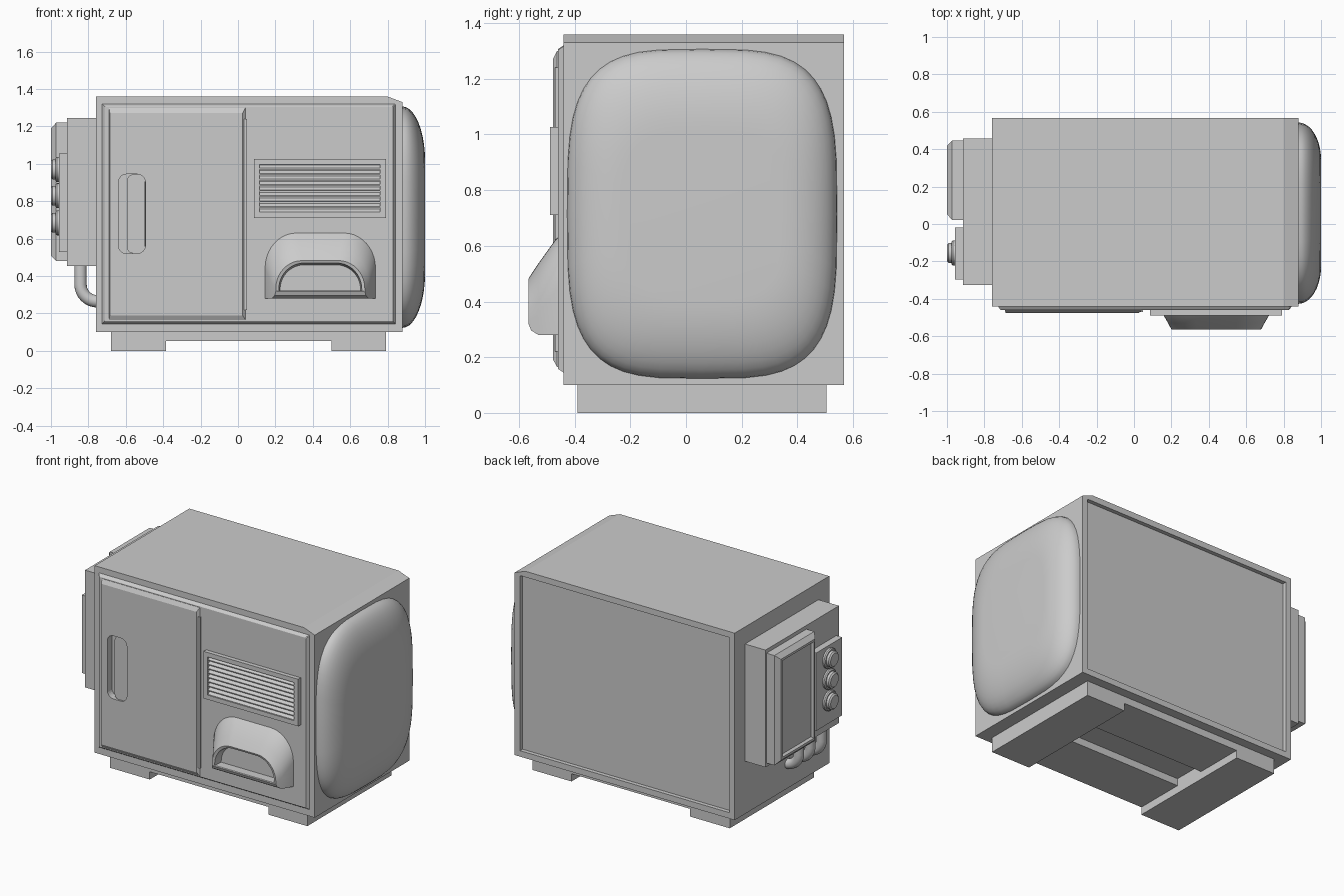
import bpy, bmesh, math
from mathutils import Vector

if "Cube" in bpy.data.objects:
    bpy.data.objects.remove(bpy.data.objects["Cube"])

grey = bpy.data.materials.new("plain_grey")
grey.diffuse_color = (0.6, 0.6, 0.6, 1)
grey.use_nodes = True
grey.node_tree.nodes["Principled BSDF"].inputs["Base Color"].default_value = grey.diffuse_color


def finish(name, bm, smooth=None):
    bmesh.ops.recalc_face_normals(bm, faces=bm.faces)
    me = bpy.data.meshes.new(name)
    bm.to_mesh(me)
    bm.free()
    me.materials.append(grey)
    ob = bpy.data.objects.new(name, me)
    bpy.context.collection.objects.link(ob)
    if smooth:
        bpy.ops.object.select_all(action='DESELECT')
        ob.select_set(True)
        bpy.context.view_layer.objects.active = ob
        bpy.ops.object.shade_smooth_by_angle(angle=math.radians(smooth))
    return ob


def loft(name, rings, smooth=None):
    """Skin matching rings of points and cap both ends."""
    bm = bmesh.new()
    vs = [[bm.verts.new(p) for p in r] for r in rings]
    n = len(vs[0])
    for a, b in zip(vs, vs[1:]):
        for i in range(n):
            j = (i + 1) % n
            bm.faces.new((a[i], a[j], b[j], b[i]))
    bm.faces.new(vs[0])
    bm.faces.new(vs[-1])
    return finish(name, bm, smooth)


def rect(axis, d, a0, a1, z0, z1, inset=0.0):
    """Rectangle at depth d on axis 'x' (spans y,z) or 'y' (spans x,z)."""
    a0, a1, z0, z1 = a0 + inset, a1 - inset, z0 + inset, z1 - inset
    pts = [(a0, z0), (a1, z0), (a1, z1), (a0, z1)]
    return [(d, a, z) if axis == 'x' else (a, d, z) for a, z in pts]


def box(name, x0, x1, y0, y1, z0, z1):
    return loft(name, [rect('y', y0, x0, x1, z0, z1), rect('y', y1, x0, x1, z0, z1)])


def rounded(d, x0, x1, z0, z1, r, seg=6):
    out = []
    for k, (cx, cz) in enumerate([(x1 - r, z1 - r), (x0 + r, z1 - r), (x0 + r, z0 + r), (x1 - r, z0 + r)]):
        for i in range(seg + 1):
            t = math.pi / 2 * (k + i / seg)
            out.append((cx + r * math.cos(t), d, cz + r * math.sin(t)))
    return out


# Main case: clipped top right corner, raised front panel, sunken back panel
def case_ring(y, x0, x1, z0, z1, cx, cz):
    return [(x0, y, z0), (x1, y, z0), (x1, y, z1 - cz), (x1 - cx, y, z1), (x0, y, z1)]


outer = (-.76, .88, .10, 1.36, .08, .03)
body = loft("case", [
    case_ring(-.46, -.712, .828, .16, 1.305, .004, .004),
    case_ring(-.458, -.715, .83, .157, 1.308, .004, .004),
    case_ring(-.44, -.727, .843, .145, 1.32, .004, .004),
    case_ring(-.44, *outer),
    case_ring(.567, *outer),
    case_ring(.567, -.72, .84, .14, 1.32, .004, .004),
    case_ring(.54, -.72, .84, .14, 1.32, .004, .004)])

# Sliding door with bevelled edge and side strip
door = loft("door", [rect('y', -.455, -.69, .04, .165, 1.30),
                     rect('y', -.463, -.69, .04, .165, 1.30),
                     rect('y', -.477, -.685, .025, .19, 1.272)])
box("door_edge_strip", .022, .047, -.470, -.455, .22, 1.24)

# Door grip pocket
cut = loft("grip_cutter", [rounded(-.5, -.64, -.495, .52, .945, .045), rounded(-.43, -.64, -.495, .52, .945, .045)])
cut.hide_render = True
for ob in (body, door):
    m = ob.modifiers.new("grip", 'BOOLEAN')
    m.operation, m.object, m.solver = 'DIFFERENCE', cut, 'EXACT'
    bpy.context.view_layer.objects.active = ob
    bpy.ops.object.modifier_apply(modifier=m.name)
bpy.data.objects.remove(cut)
loft("door_grip", [rounded(-.425, -.592, -.495, .522, .943, .03), rounded(-.468, -.592, -.497, .522, .943, .03)])

# Vent frame and slats
v = (.085, .79, .71, 1.027)
loft("vent_frame", [rect('y', -.45, *v), rect('y', -.488, *v),
                    rect('y', -.488, *v, inset=.03), rect('y', -.462, *v, inset=.03)])
for i in range(9):
    z = .745 + i * .0292
    sec = [(-.459, z - .008), (-.483, z - .008), (-.483, z - .002), (-.459, z + .017)]
    loft("vent_slat", [[(x, y, zz) for y, zz in sec] for x in (.11, .765)])


# Dispenser hood: arched rings shrinking forward, with a hollow mouth
def arch(y, x0, x1, z0, z1, rx, rz, n=10):
    pts = [(x1, y, z0)]
    for i in range(n + 1):
        t = math.pi / 2 * i / n
        pts.append((x1 - rx + rx * math.cos(t), y, z1 - rz + rz * math.sin(t)))
    for i in range(n + 1):
        t = math.pi / 2 * (1 + i / n)
        pts.append((x0 + rx + rx * math.cos(t), y, z1 - rz + rz * math.sin(t)))
    return pts + [(x0, y, z0)]


loft("dispenser_hood", [
    arch(-.45, .143, .737, .28, .638, .17, .19),
    arch(-.467, .146, .734, .28, .625, .168, .185),
    arch(-.53, .182, .698, .28, .537, .15, .18),
    arch(-.556, .196, .684, .296, .498, .145, .165),
    arch(-.565, .202, .678, .318, .483, .14, .15),
    arch(-.560, .218, .662, .322, .470, .135, .14),
    arch(-.50, .225, .655, .322, .460, .13, .13)], 30)

# Bulging right side
rings = []
N = 48
for k in range(11):
    t = math.pi / 2 * k / 10
    f = 1 - math.cos(t)
    hy, hz = .485 - .20 * f, .592 - .29 * f
    ring = []
    for i in range(N):
        a = 2 * math.pi * i / N
        c, s = math.cos(a), math.sin(a)
        e = 2 / 3.6
        ring.append((.878 + .122 * math.sin(t), .058 + hy * math.copysign(abs(c) ** e, c),
                     .715 + hz * math.copysign(abs(s) ** e, s)))
    rings.append(ring)
loft("side_bulge", rings, 40)

# Control box on the left with framed screen
box("control_box", -.913, -.75, -.325, .457, .455, 1.245)
s = (.022, .447, .48, 1.22)
loft("screen", [rect('x', -.90, *s), rect('x', -.972, *s), rect('x', -1.0, *s, inset=.03),
                rect('x', -1.0, *s, inset=.045), rect('x', -.985, *s, inset=.055)])
box("knob_panel", -.957, -.90, -.297, -.02, .53, 1.055)


# Three knobs, each a stepped round profile
def knob(z):
    prof = [(-.95, .067), (-.968, .067), (-.975, .061), (-.975, .053), (-.992, .053), (-1.0, .043)]
    loft("knob", [[(x, -.155 + r * math.cos(2 * math.pi * i / 24), z + r * math.sin(2 * math.pi * i / 24))
                   for i in range(24)] for x, r in prof], 30)


for z in (.97, .83, .685):
    knob(z)

# Three bent pipes from the control box into the case
path = [(-.842, .47, 0), (-.842, .355, 0)]
for i in range(1, 9):
    t = math.pi / 2 * i / 8
    path.append((-.752 - .09 * math.cos(t), .355 - .09 * math.sin(t), t))
path.append((-.74, .265, math.pi / 2))
for yc in (.0, -.12, -.24):
    rings = []
    for x, z, t in path:
        nx, nz = math.cos(t), math.sin(t)
        rings.append([(x + .033 * math.cos(a) * nx, yc + .033 * math.sin(a), z + .033 * math.cos(a) * nz)
                      for a in (2 * math.pi * i / 16 for i in range(16))])
    loft("pipe", rings, 40)

# Feet and the two beams joining them
box("left_foot", -.68, -.385, -.39, .505, 0, .105)
box("right_foot", .50, .79, -.39, .505, 0, .105)
box("front_beam", -.39, .505, -.39, -.05, .052, .105)
box("back_beam", -.39, .505, .17, .505, .052, .105)
